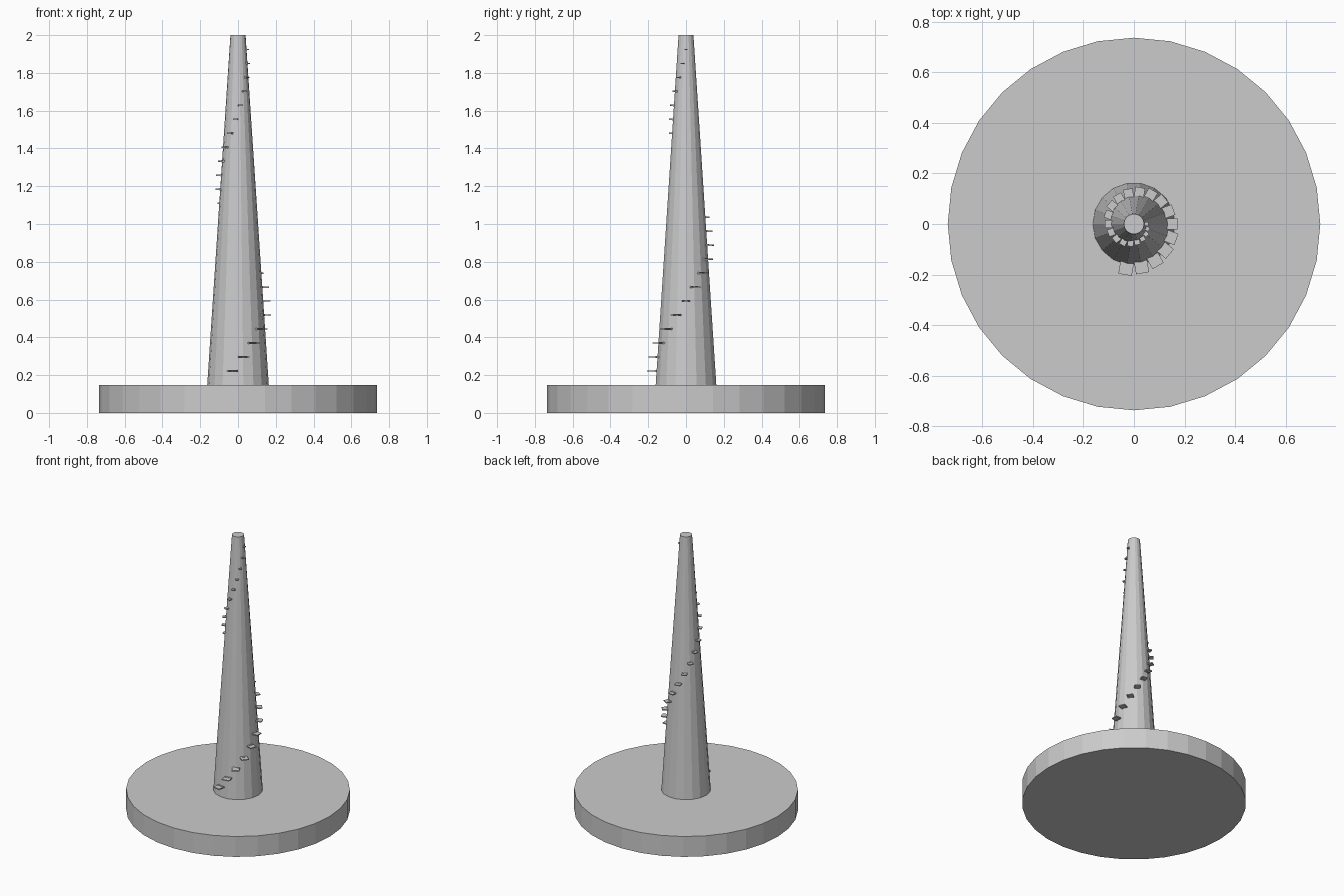
import bpy, bmesh, math
from mathutils import Matrix, Vector

cube = bpy.data.objects.get("Cube")
if cube:
    bpy.data.objects.remove(cube, do_unlink=True)

# Single flat grey
grey = bpy.data.materials.new("light_grey")
grey.use_nodes = True
COLOUR = (0.6, 0.6, 0.6, 1)
grey.diffuse_color = COLOUR
grey.node_tree.nodes["Principled BSDF"].inputs["Base Color"].default_value = COLOUR

BASE_TOP, TOP = 0.148, 2.0
R_LOW, R_HIGH = 0.163, 0.04
RISE = BASE_TOP / 2
SIDES = 18


def finish(bm, name):
    mesh = bpy.data.meshes.new(name)
    bmesh.ops.recalc_face_normals(bm, faces=bm.faces)
    bm.to_mesh(mesh)
    bm.free()
    mesh.materials.append(grey)
    obj = bpy.data.objects.new(name, mesh)
    bpy.context.collection.objects.link(obj)
    return obj


def frustum(bm, sides, r1, r2, z1, z2):
    # First vertex points along y
    place = Matrix.Translation((0, 0, (z1 + z2) / 2)) @ Matrix.Rotation(math.pi / 2, 4, "Z")
    bmesh.ops.create_cone(bm, cap_ends=True, segments=sides, radius1=r1,
                          radius2=r2, depth=z2 - z1, matrix=place)


def box(bm, centre, size, turn):
    bmesh.ops.create_cube(bm, size=1, matrix=turn @ Matrix.Translation(centre)
                          @ Matrix.Diagonal(Vector(size).to_4d()))


# Round base plate
bm = bmesh.new()
frustum(bm, 32, 0.737, 0.737, 0, BASE_TOP)
finish(bm, "base_plate")

# Tapered tower with a small inset disc on its top
bm = bmesh.new()
frustum(bm, SIDES, R_LOW, R_HIGH, BASE_TOP, TOP)
cap = max(bm.faces, key=lambda f: f.calc_center_median().z)
bmesh.ops.inset_region(bm, faces=[cap], thickness=0.026)
finish(bm, "tower")

# Spiral of treads, shrinking with the tower
bm = bmesh.new()
for k in range(1, 25):
    z = BASE_TOP + k * RISE
    r = R_LOW + (R_HIGH - R_LOW) * (z - BASE_TOP) / (TOP - BASE_TOP)
    turn = Matrix.Rotation(math.radians(20 * k - 30 - 90), 4, "Z")
    inner, outer, width = 0.9 * r, 1.29 * r, 0.34 * r
    box(bm, ((inner + outer) / 2, 0, z), (outer - inner, width, 0.007), turn)
    # Thicker root where the tread meets the wall
    box(bm, (r, 0, z), (0.1 * r, width * 0.9, 0.011), turn)
finish(bm, "spiral_treads")
